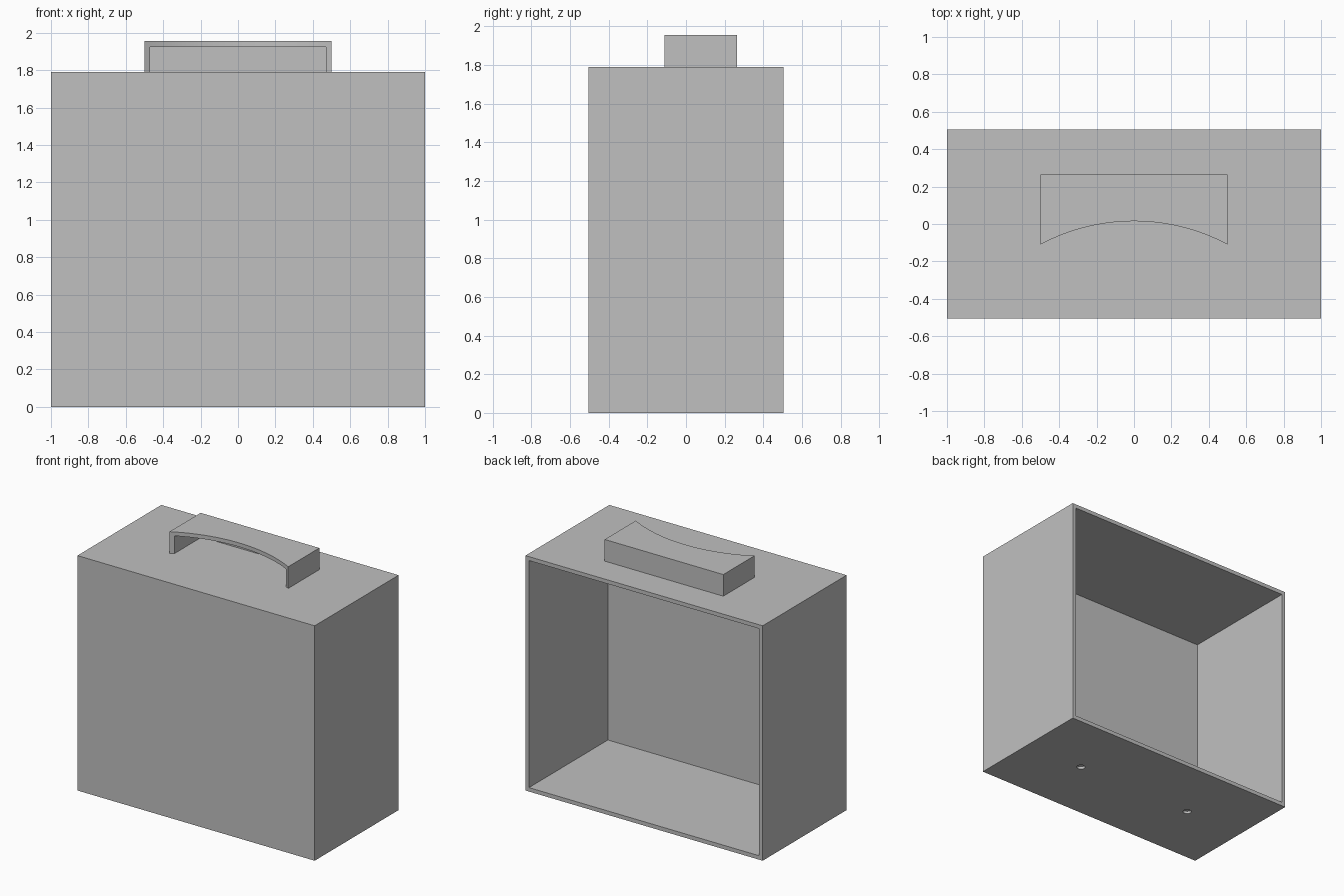
import bpy
import bmesh
from math import asin, cos, sin, pi
from mathutils import Matrix

if "Cube" in bpy.data.objects:
    bpy.data.objects.remove(bpy.data.objects["Cube"], do_unlink=True)

WALL = 0.03
HALF_W, HALF_D, HEIGHT = 1.0, 0.505, 1.79

grey = bpy.data.materials.new("plain grey")
grey.use_nodes = True
grey.diffuse_color = (0.527, 0.527, 0.527, 1)
grey.node_tree.nodes["Principled BSDF"].inputs["Base Color"].default_value = grey.diffuse_color


def finish(name, bm):
    bmesh.ops.recalc_face_normals(bm, faces=bm.faces)
    mesh = bpy.data.meshes.new(name)
    bm.to_mesh(mesh)
    bm.free()
    mesh.materials.append(grey)
    obj = bpy.data.objects.new(name, mesh)
    bpy.context.collection.objects.link(obj)
    return obj


def box(name, x, y, z):
    """Box from three (low, high) ranges."""
    bm = bmesh.new()
    bmesh.ops.create_cube(bm, size=1)
    for v in bm.verts:
        for i, (low, high) in enumerate((x, y, z)):
            v.co[i] = high if v.co[i] > 0 else low
    return finish(name, bm)


def prism(name, outline, z0, z1):
    """Outline in plan, extruded upwards."""
    bm = bmesh.new()
    face = bm.faces.new([bm.verts.new((x, y, z0)) for x, y in outline])
    top = bmesh.ops.extrude_face_region(bm, geom=[face])["geom"]
    for v in top:
        if isinstance(v, bmesh.types.BMVert):
            v.co.z = z1
    return finish(name, bm)


def cut(target, cutter):
    """Subtract the cutter, apply the result and drop the cutter."""
    cutter.hide_render = True
    mod = target.modifiers.new("cut", "BOOLEAN")
    mod.operation, mod.solver, mod.object = "DIFFERENCE", "EXACT", cutter
    bpy.context.view_layer.objects.active = target
    bpy.ops.object.modifier_apply(modifier=mod.name)
    bpy.data.objects.remove(cutter, do_unlink=True)


# Case shell, open at the back, with a thicker front panel
case = box("case_shell", (-HALF_W, HALF_W), (-HALF_D, HALF_D), (0, HEIGHT))
cut(case, box("case_cavity", (WALL - HALF_W, HALF_W - WALL),
              (2 * WALL - HALF_D, HALF_D + 0.1), (WALL, HEIGHT - WALL)))

# Shallow round sockets in the underside
for side in (-1, 1):
    bm = bmesh.new()
    bmesh.ops.create_cone(bm, cap_ends=True, segments=32, radius1=WALL, radius2=WALL,
                          depth=0.04, matrix=Matrix.Translation((side * 0.5, 0, 0)))
    cut(case, finish("socket_cutter", bm))

# Handle: plan outline with a concave arc at the front
GRIP, BACK, MIDDLE, RADIUS, STEPS = 0.5, 0.265, 0.015, 1.0625, 32
sweep = asin(GRIP / RADIUS)
angles = [sweep * (2 * i / STEPS - 1) for i in range(STEPS + 1)]
outline = [(RADIUS * sin(a), MIDDLE - RADIUS * (1 - cos(a))) for a in angles]
handle = prism("handle", outline + [(GRIP, BACK), (-GRIP, BACK)], HEIGHT, HEIGHT + 0.165)

# Finger space under the handle, open to the front
cut(handle, box("finger_space", (WALL - GRIP, GRIP - WALL), (-HALF_D, BACK - WALL),
                (HEIGHT - 0.1, HEIGHT + 0.165 - WALL)))

# Smooth curved walls, sharp corners
for obj in (case, handle):
    bpy.ops.object.select_all(action="DESELECT")
    obj.select_set(True)
    bpy.context.view_layer.objects.active = obj
    bpy.ops.object.shade_smooth_by_angle(angle=pi / 6)
